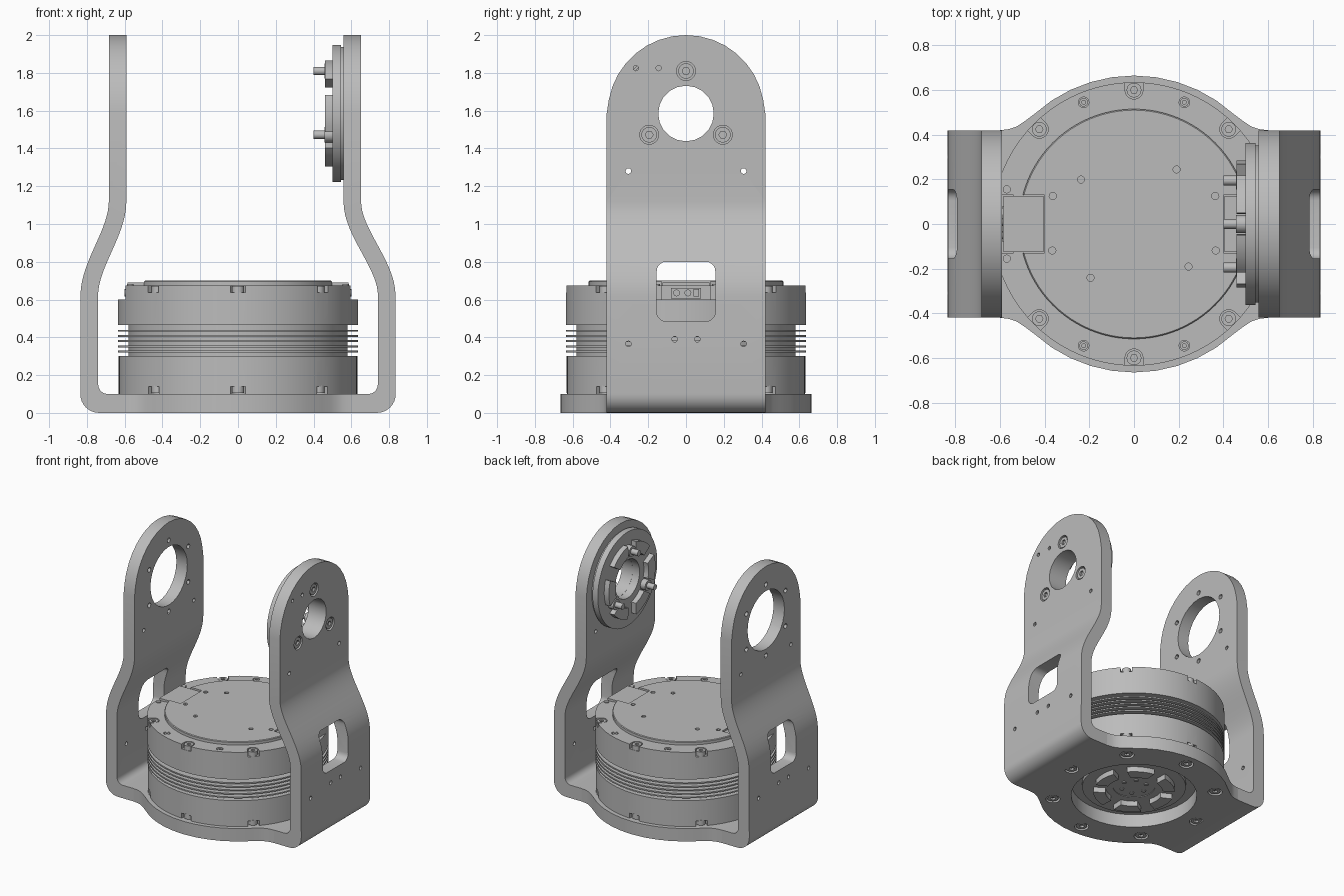
import bpy, bmesh
from math import sin, cos, pi, radians, hypot

cube = bpy.data.objects.get("Cube")
if cube:
    bpy.data.objects.remove(cube, do_unlink=True)

GREY = (0.5, 0.5, 0.5, 1)
mat = bpy.data.materials.new("plain grey metal")
mat.use_nodes = True
mat.diffuse_color = GREY
mat.node_tree.nodes["Principled BSDF"].inputs["Base Color"].default_value = GREY

PIVOT = 1.585   # height of the arm pivot
HALF = 0.42     # half width of the arms
BOLT_R = 0.6    # bolt circle of the motor


def place(u, v, w, axis):
    return {"x": (w, u, v), "y": (u, w, v), "z": (u, v, w)}[axis]


def arc(cu, cv, r, a0, a1, n):
    return [(cu + r * cos(radians(a0 + (a1 - a0) * i / n)),
             cv + r * sin(radians(a0 + (a1 - a0) * i / n))) for i in range(n + 1)]


def circle(cu, cv, r, n=24):
    return arc(cu, cv, r, 0, 360, n)[:-1]


def rect(u0, u1, v0, v1):
    return [(u0, v0), (u1, v0), (u1, v1), (u0, v1)]


def polar(r, deg):
    return r * cos(radians(deg)), r * sin(radians(deg))


def turned(points, deg):
    c, s = polar(1, deg)
    return [(u * c - v * s, u * s + v * c) for u, v in points]


def finish(name, bm, smooth=True):
    bmesh.ops.remove_doubles(bm, verts=bm.verts, dist=1e-5)
    bmesh.ops.recalc_face_normals(bm, faces=bm.faces)
    mesh = bpy.data.meshes.new(name)
    bm.to_mesh(mesh)
    bm.free()
    mesh.materials.append(mat)
    ob = bpy.data.objects.new(name, mesh)
    bpy.context.collection.objects.link(ob)
    if smooth:
        soften(ob)
    return ob


def activate(ob):
    bpy.ops.object.select_all(action="DESELECT")
    ob.select_set(True)
    bpy.context.view_layer.objects.active = ob


def soften(ob):
    activate(ob)
    bpy.ops.object.shade_smooth_by_angle(angle=radians(30))


def prisms(name, items, axis, smooth=True):
    """Each item is (outline, low, high), extruded along the axis."""
    bm = bmesh.new()
    for outline, lo, hi in items:
        a, b = [[bm.verts.new(place(u, v, w, axis)) for u, v in outline] for w in (lo, hi)]
        bm.faces.new(a)
        bm.faces.new(b)
        for i in range(len(a)):
            j = (i + 1) % len(a)
            bm.faces.new((a[i], a[j], b[j], b[i]))
    return finish(name, bm, smooth)


def lathe(name, profile, axis="z", centre=(0, 0), n=72):
    """Turns a closed (radius, height) profile about the axis."""
    bm = bmesh.new()
    rings = [[bm.verts.new(place(centre[0] + r * cos(2 * pi * k / n),
                                 centre[1] + r * sin(2 * pi * k / n), w, axis))
              for k in range(n)] for r, w in profile]
    for i in range(len(profile)):
        j = (i + 1) % len(profile)
        if profile[i][0] or profile[j][0]:
            for k in range(n):
                m = (k + 1) % n
                bm.faces.new((rings[i][k], rings[i][m], rings[j][m], rings[j][k]))
    return finish(name, bm)


def boolean(ob, cutter, operation="DIFFERENCE"):
    mod = ob.modifiers.new("cut", "BOOLEAN")
    mod.operation, mod.object, mod.solver = operation, cutter, "EXACT"
    activate(ob)
    bpy.ops.object.modifier_apply(modifier="cut")
    bpy.data.objects.remove(cutter, do_unlink=True)
    soften(ob)


def screws(name, centres, r, lo, hi, axis, out):
    """Socket head screws; out is +1 or -1 along the axis."""
    head = prisms(name, [(circle(u, v, r), lo, hi) for u, v in centres], axis)
    top = hi if out > 0 else lo
    sockets = [(circle(u, v, r * 0.5, 6), top - 0.015, top + 0.015) for u, v in centres]
    boolean(head, prisms("cutter", sockets, axis))


# Bracket arms: bent strip with a rounded top
def arm(name, side, top_x):
    outer = [(0.6, 0)] + arc(0.735, 0.1, 0.1, -90, 0, 8)
    inner = [(0.6, 0.1)] + arc(0.69, 0.15, 0.05, -90, 0, 6)
    low_x, z0, z1, half = 0.7875, 0.62, 1.12, 0.0465
    for i in range(17):
        t = i / 16
        x = low_x + (top_x - low_x) * t * t * (3 - 2 * t)
        slope = (top_x - low_x) * 6 * t * (1 - t) / (z1 - z0)
        z, k = z0 + (z1 - z0) * t, half / hypot(1, slope)
        outer.append((x + k, z - slope * k))
        inner.append((x - k, z + slope * k))
    outer.append((top_x + half, 2.1))
    inner.append((top_x - half, 2.1))
    strip = [(side * x, z) for x, z in outer + inner[::-1]]
    ob = prisms(name, [(strip, -0.5, 0.5)], "y")
    shape = [(-HALF, -0.1), (HALF, -0.1)] + arc(0, PIVOT, 2 - PIVOT, 0, 180, 18)
    shape[2], shape[-1] = (HALF, PIVOT), (-HALF, PIVOT)
    boolean(ob, prisms("cutter", [(shape, -1, 1)], "x"), "INTERSECT")
    # window and small holes
    window = (arc(0.105, 0.75, 0.05, 0, 90, 5) + arc(-0.105, 0.75, 0.05, 90, 180, 5)
              + arc(-0.105, 0.535, 0.05, 180, 270, 5) + arc(0.105, 0.535, 0.05, 270, 360, 5))
    dots = [(s * y, z) for s in (-1, 1) for y, z in ((0.305, 1.28), (0.305, 0.365), (0.06, 0.39))]
    cuts = [window] + [circle(y, z, 0.015, 12) for y, z in dots]
    if side > 0:
        cuts += [circle(0, PIVOT, 0.147, 20)] + [circle(y, 1.825, 0.014, 12) for y in (-0.265, -0.145)]
    else:
        ring = [polar(0.275, 30 + 60 * k) for k in range(6)]
        cuts += [circle(0, PIVOT, 0.225, 28)] + [circle(y, PIVOT + z, 0.018, 12) for y, z in ring]
    boolean(ob, prisms("cutter", [(c, *sorted((side * 0.3, side))) for c in cuts], "x"))
    return ob


left_arm = arm("left_arm", 1, 0.605)
arm("right_arm", -1, 0.6375)

# Counterbored screws in the left arm
pivot_bolts = [(y, PIVOT + z) for y, z in (polar(0.225, a) for a in (90, 210, 330))]
boolean(left_arm, prisms("cutter", [(circle(u, v, 0.05), 0.612, 0.7) for u, v in pivot_bolts], "x"))
screws("arm_screws", pivot_bolts, 0.041, 0.605, 0.645, "x", 1)

# Base plate: disc blended into the arm width
quarter = [(0.6, HALF), (0.56, 0.425), (0.525, 0.437), (0.49, 0.46)] + arc(0, 0, 0.665, 48, 90, 5)
half_edge = quarter + [(-x, y) for x, y in quarter[-2::-1]]
plate = prisms("base_plate", [(half_edge + [(x, -y) for x, y in half_edge[::-1]], 0, 0.1)], "z")
ring8 = [polar(BOLT_R - 0.03, 45 * k) for k in range(8)]
cuts = [(circle(0, 0, 0.44, 48), -0.1, 0.2)] + [(circle(u, v, 0.05), -0.1, 0.035) for u, v in ring8]
boolean(plate, prisms("cutter", cuts, "z"))
screws("base_screws", ring8, 0.038, 0.005, 0.045, "z", -1)

# Motor housing with cooling fins
profile = [(0, 0.1), (0.632, 0.1), (0.632, 0.3), (0.58, 0.3)]
for k in range(5):
    z = 0.325 + 0.0275 * k
    profile += [(0.58, z - 0.005), (0.635, z - 0.005), (0.635, z + 0.005), (0.58, z + 0.005)]
profile += [(0.58, 0.465), (0.635, 0.465), (0.635, 0.675), (0, 0.675)]
motor = lathe("motor_housing", profile, n=96)

# Bolt notches, flats and connector pockets cut in the housing
angles = (45, 90, 135, 225, 270, 315)
slot = [(0.7, 0.04)] + arc(BOLT_R, 0, 0.04, 90, 270, 12) + [(0.7, -0.04)]
cuts = []
for a in angles:
    cuts += [(turned(slot, a), 0.638, 0.8), (turned(slot, a), 0, 0.14)]
flat = [(0.7, 0.3), (0.595, 0.3), (0.595, 0.13), (0.54, 0.13)]
flat += [(x, -y) for x, y in flat[::-1]]
cuts += [(turned(flat, a), 0.6, 0.8) for a in (0, 180)]
minor = [polar(0.59, 22.5 + 45 * k) for k in range(8)]
cuts += [(circle(u, v, 0.024, 16), 0.667, 0.8) for u, v in minor if abs(v) > 0.4]
boolean(motor, prisms("cutter", cuts, "z"))
bolts = [polar(BOLT_R, a) for a in angles]
screws("top_bolts", bolts, 0.033, 0.63, 0.672, "z", 1)
screws("lower_bolts", bolts, 0.033, 0.105, 0.145, "z", -1)
screws("minor_screws", [p for p in minor if abs(p[1]) > 0.4], 0.019, 0.66, 0.674, "z", 1)

# Top cover with connector gaps and small screw holes
cover = lathe("top_cover", [(0, 0.67), (0.515, 0.67), (0.515, 0.695), (0.51, 0.7), (0, 0.7)], n=96)
cuts = [(rect(*sorted((s * 0.4, s * 0.6)), -0.13, 0.13), 0.6, 0.8) for s in (-1, 1)]
cuts += [(circle(*polar(0.31 if k % 2 else 0.385, a), 0.016, 12), 0.685, 0.8)
         for k, a in enumerate((19, 52, 161, 140, 198, 231, 342, 322))]
boolean(cover, prisms("cutter", cuts, "z"))

# Connectors on both sides
for s, side in ((1, "left"), (-1, "right")):
    box = [(rect(*sorted((s * 0.405, s * 0.585)), -0.125, 0.125), 0.672, 0.69),
           (rect(*sorted((s * 0.53, s * 0.59)), -0.08, 0.08), 0.605, 0.66)]
    box += [(circle(s * 0.57, y, 0.018, 16), 0.67, 0.682) for y in (-0.155, 0.155)]
    prisms(side + "_connector", box, "z")
    pins = [(circle(y, 0.635, 0.018, 16), *sorted((s * 0.58, s * 0.6))) for y in (-0.05, 0.01)]
    pins += [(rect(0.04, 0.07, 0.615, 0.655), *sorted((s * 0.58, s * 0.6)))]
    prisms(side + "_connector_pins", pins, "x")


# Drive hubs: ring with six curved lugs
def hub(name, axis, cv, back, face, lug_end):
    step = 0.25 * (face - back)
    lathe(name + "_ring", [(0.147, back), (0.352, back), (0.352, back + step), (0.363, back + step),
                           (0.363, face), (0.147, face)], axis, (0, cv))
    lugs = []
    for k in range(6):
        lug = arc(0, 0, 0.285, -20, 20, 6) + arc(0, 0, 0.2, 17, -17, 6)
        lugs.append(([(u, v + cv) for u, v in turned(lug, 60 * k)], *sorted((face, lug_end))))
    prisms(name + "_lugs", lugs, axis)


hub("arm_hub", "x", PIVOT, 0.56, 0.5, 0.46)
hub("motor_hub", "z", 0, 0.11, 0.07, 0.03)

# Locating pins on the arm hub
prisms("hub_pins", [(circle(u, v, r, 16), lo, 0.505) for u, v in pivot_bolts
                    for r, lo in ((0.022, 0.4), (0.04, 0.458))], "x")

# Small screws and centre plate under the motor
under = [polar(0.09, 60 * k) for k in range(6)]
prisms("motor_hub_centre", [(circle(0, 0, 0.15, 32), 0.075, 0.105)], "z")
prisms("motor_hub_screws", [(circle(u, v, 0.016, 12), 0.068, 0.08) for u, v in under], "z")
